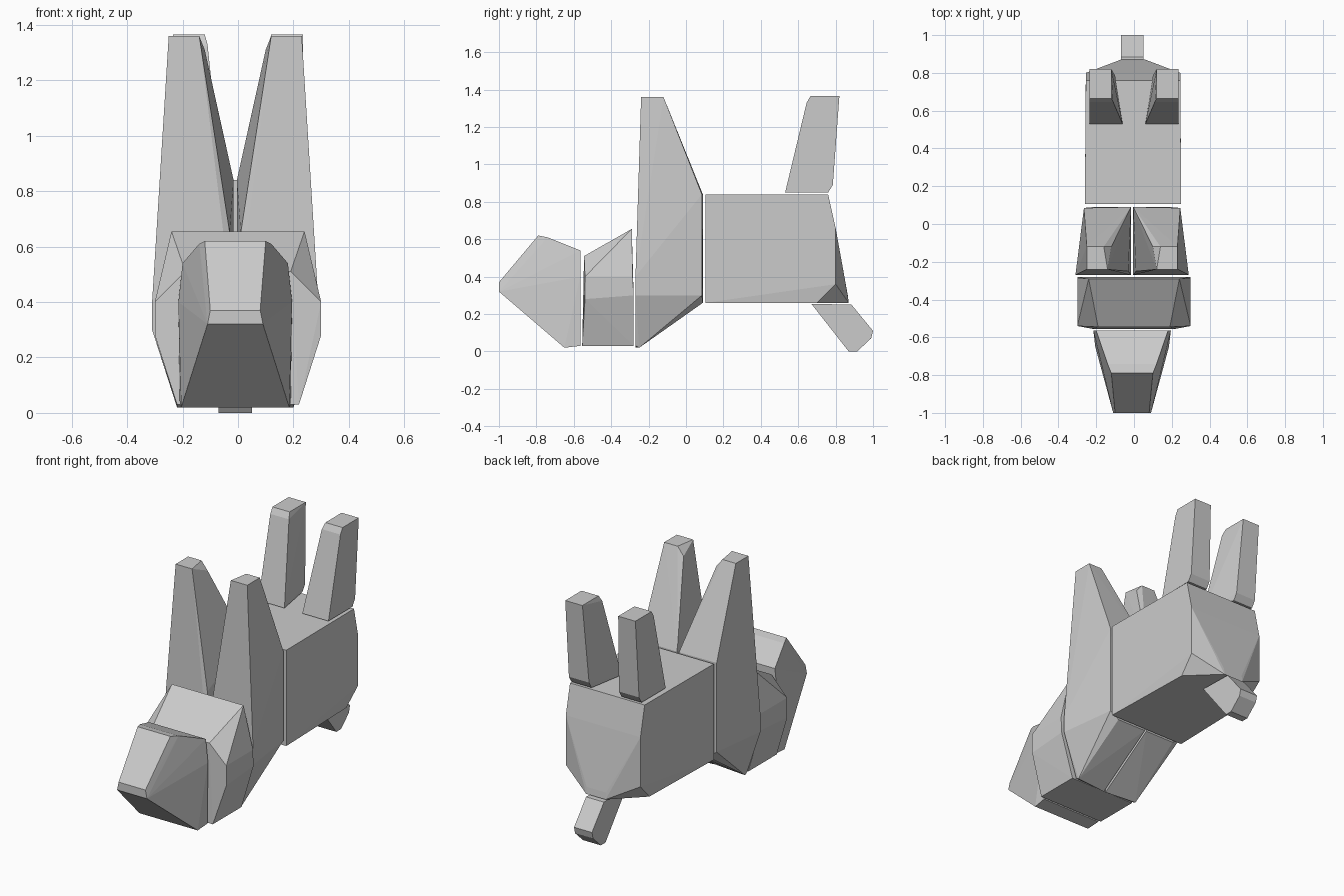
import bpy, bmesh

CX = -0.01  # symmetry plane of the body


def hull(name, points):
    """Convex faceted block from a few corner points."""
    bm = bmesh.new()
    for p in points:
        bm.verts.new(p)
    res = bmesh.ops.convex_hull(bm, input=bm.verts)
    loose = [v for v in bm.verts if not v.link_faces]
    bmesh.ops.delete(bm, geom=loose, context='VERTS')
    bmesh.ops.dissolve_limit(bm, angle_limit=0.02, verts=bm.verts, edges=bm.edges)
    bmesh.ops.recalc_face_normals(bm, faces=bm.faces)
    me = bpy.data.meshes.new(name)
    bm.to_mesh(me)
    bm.free()
    ob = bpy.data.objects.new(name, me)
    bpy.context.collection.objects.link(ob)
    return ob


def symmetric(name, half, cx=CX):
    """Block whose corners (half width, y, z) appear on both sides."""
    return hull(name, [(cx + s * w, y, z) for w, y, z in half for s in (-1, 1)])


def pair(name, half, cx=CX):
    """Separate left and right copies of a block."""
    for side, s in (("left", -1), ("right", 1)):
        hull(f"{side}_{name}", [(cx + s * w, y, z) for w, y, z in half])


# Muzzle
symmetric("muzzle", [
    (.10, -1.0, .32), (.09, -1.0, .37), (.11, -.79, .62), (.13, -.74, .61),
    (.19, -.565, .54), (.205, -.565, .40), (.20, -.565, .03), (.195, -.65, .02),
    (.20, -.60, .25)])

# Head
symmetric("head", [
    (.24, -.29, .655), (.19, -.545, .51), (.30, -.54, .40), (.30, -.54, .28),
    (.22, -.555, .03), (.30, -.285, .40), (.30, -.28, .30), (.22, -.28, .03)], 0)

# Chest halves with the front legs pointing up
pair("chest_and_front_leg", [
    (.24, -.24, 1.36), (.13, -.24, 1.36), (.24, -.12, 1.36), (.15, -.12, 1.36),
    (.11, -.12, 1.31), (.006, .09, .84), (.255, .085, .84), (.255, .085, .30),
    (.20, .09, .26), (.006, .09, .26), (.02, -.25, .65), (.006, -.27, .35),
    (.006, -.27, .02), (.21, -.25, .02), (.30, -.27, .40), (.30, -.27, .30),
    (.21, -.27, .03)])

# Hind body
symmetric("hind_body", [
    (.255, .105, .84), (.255, .105, .26), (.25, .76, .84), (.25, .80, .66),
    (.25, .80, .36), (.24, .70, .26), (.065, .87, .26), (.065, .865, .30)], -.005)

# Hind legs pointing up
pair("hind_leg", [
    (.235, .53, .85), (.06, .53, .85), (.235, .76, .85), (.10, .76, .85),
    (.235, .785, .89), (.10, .785, .89), (.235, .645, 1.33), (.11, .645, 1.33),
    (.235, .665, 1.365), (.12, .665, 1.365), (.235, .82, 1.365), (.12, .82, 1.365)], 0)

# Tail
symmetric("tail", [
    (.06, .67, .255), (.06, .885, .25), (.06, 1.0, .11), (.06, .99, .07),
    (.06, .915, 0), (.06, .87, 0)])
